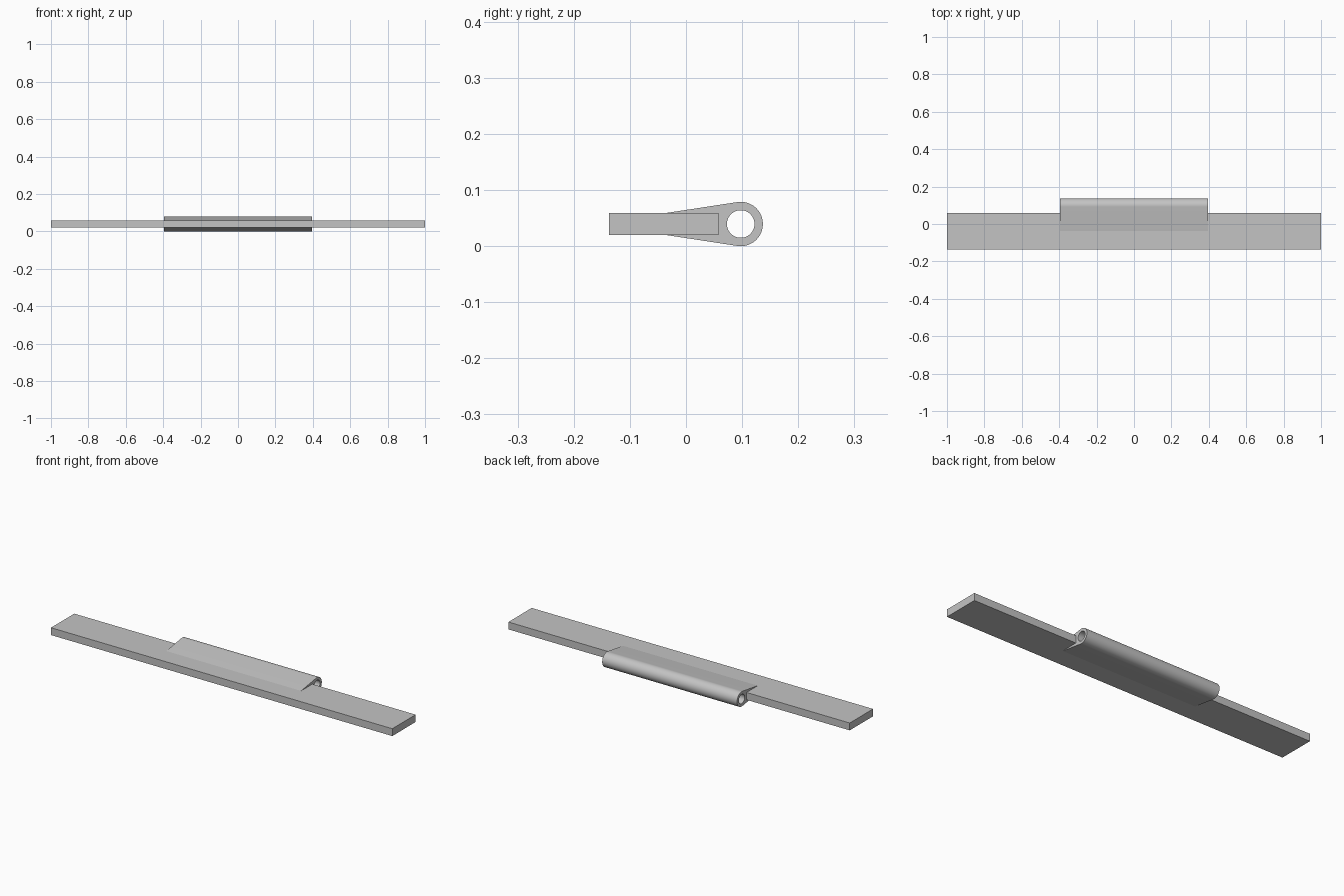
import bpy
import bmesh
from math import radians, asin, sin, cos, pi

# Remove the default cube
cube = bpy.data.objects.get("Cube")
if cube:
    bpy.data.objects.remove(cube, do_unlink=True)

# Plain grey metal
grey = (0.55, 0.55, 0.55, 1)
metal = bpy.data.materials.new("grey metal")
metal.use_nodes = True
metal.diffuse_color = grey
for node in metal.node_tree.nodes:
    if node.type == 'BSDF_PRINCIPLED':
        node.inputs["Base Color"].default_value = grey


def extruded(name, loops, half_length):
    """Fill (y, z) loops, the later ones being holes, and extrude along x."""
    bm = bmesh.new()
    edges = []
    for loop in loops:
        verts = [bm.verts.new((-half_length, y, z)) for y, z in loop]
        edges += [bm.edges.new((a, b)) for a, b in zip(verts, verts[1:] + verts[:1])]
    bmesh.ops.triangle_fill(bm, edges=edges, use_beauty=True)
    grown = bmesh.ops.extrude_face_region(bm, geom=bm.faces[:], use_keep_orig=True)
    moved = [g for g in grown["geom"] if isinstance(g, bmesh.types.BMVert)]
    bmesh.ops.translate(bm, vec=(2 * half_length, 0, 0), verts=moved)
    bmesh.ops.recalc_face_normals(bm, faces=bm.faces[:])
    mesh = bpy.data.meshes.new(name)
    bm.to_mesh(mesh)
    bm.free()
    mesh.materials.append(metal)
    obj = bpy.data.objects.new(name, mesh)
    bpy.context.collection.objects.link(obj)
    return obj


# Shared dimensions
cy, cz = 0.0975, 0.0395
outer, bore = 0.0395, 0.0245
bar_half_height = 0.0195
taper = asin(0.151)


def arc(radius, start, end, steps):
    return [(cy + radius * cos(start + (end - start) * i / steps),
             cz + radius * sin(start + (end - start) * i / steps))
            for i in range(steps + 1)]


# Long flat bar
bar = extruded("hinge_bar", [[(-0.137, cz - bar_half_height), (0.058, cz - bar_half_height),
                              (0.058, cz + bar_half_height), (-0.137, cz + bar_half_height)]], 1)

# Teardrop knuckle: round barrel whose tangent flanks run into the bar
reach = 0.17
root = (outer - reach * sin(taper)) / cos(taper)
limit = pi / 2 + taper
outline = arc(outer, -limit, limit, 48) + [(cy - reach, cz + root), (cy - reach, cz - root)]
pin_hole = arc(bore, 0, 2 * pi, 64)[:-1]
knuckle = extruded("knuckle", [outline, pin_hole], 0.395)

# Weld the knuckle and bar into one solid
weld = bar.modifiers.new("weld knuckle", 'BOOLEAN')
weld.operation = 'UNION'
weld.solver = 'EXACT'
weld.object = knuckle
bpy.ops.object.select_all(action='DESELECT')
bar.select_set(True)
bpy.context.view_layer.objects.active = bar
bpy.ops.object.modifier_apply(modifier=weld.name)
bpy.data.objects.remove(knuckle, do_unlink=True)
bpy.ops.object.shade_smooth_by_angle(angle=radians(7))
